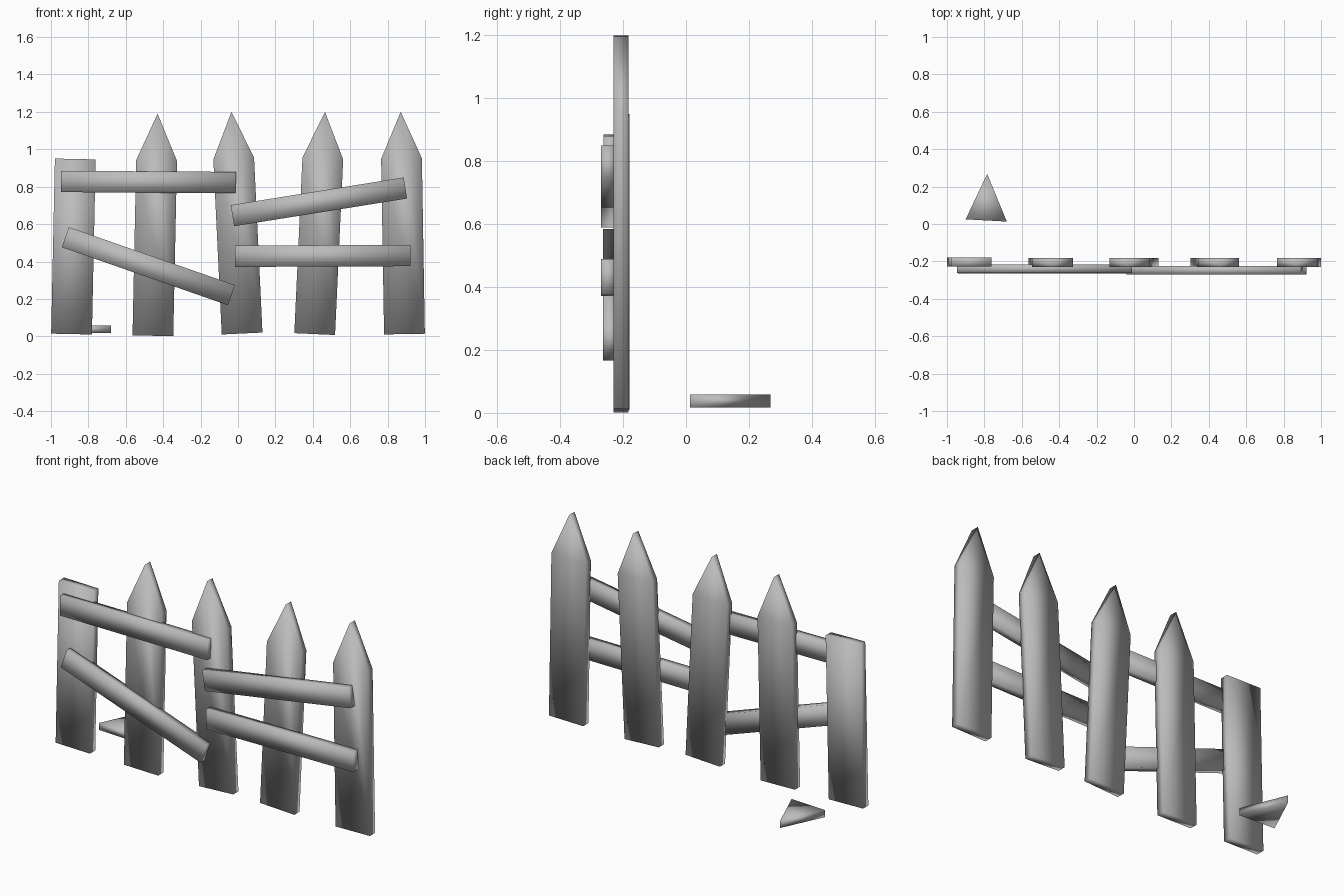
import bpy
import bmesh
from mathutils import Vector

cube = bpy.data.objects.get("Cube")
if cube:
    bpy.data.objects.remove(cube, do_unlink=True)

# Single plain grey material
GREY = (0.5, 0.5, 0.5, 1.0)
grey = bpy.data.materials.new("plain grey")
grey.use_nodes = True
grey.diffuse_color = GREY
grey.node_tree.nodes["Principled BSDF"].inputs["Base Color"].default_value = GREY


def prism(name, outline, depth):
    """Extrude a closed outline of 3D points by the vector depth, softly shaded."""
    bm = bmesh.new()
    face = bm.faces.new([bm.verts.new(p) for p in outline])
    new = bmesh.ops.extrude_face_region(bm, geom=[face])["geom"]
    bmesh.ops.translate(bm, vec=depth,
                        verts=[v for v in new if isinstance(v, bmesh.types.BMVert)])
    bmesh.ops.recalc_face_normals(bm, faces=bm.faces)
    for f in bm.faces:
        f.smooth = True
    mesh = bpy.data.meshes.new(name)
    bm.to_mesh(mesh)
    bm.free()
    mesh.materials.append(grey)
    obj = bpy.data.objects.new(name, mesh)
    bpy.context.collection.objects.link(obj)
    return obj


def board(name, start, end, width, front, back, point=0.0):
    """Plank along an axis in the xz plane; point is the length of its sharpened tip."""
    a = Vector((start[0], front, start[1]))
    b = Vector((end[0], front, end[1]))
    along = (b - a).normalized()
    side = Vector((along.z, 0, -along.x)) * width / 2
    shoulder = b - along * point
    outline = [a - side, a + side, shoulder + side]
    if point:
        outline.append(b)
    outline.append(shoulder - side)
    return prism(name, outline, Vector((0, back - front, 0)))


# Upright pickets, each leaning a little; the first has lost its tip
board("broken_picket", (-0.89, 0.012), (-0.87, 0.948), 0.218, -0.228, -0.18)
pickets = [
    ((-0.455, 0.003), (-0.43, 1.19)),
    ((0.022, 0.015), (-0.035, 1.2)),
    ((0.41, 0.012), (0.465, 1.2)),
    ((0.89, 0.012), (0.87, 1.2)),
]
for i, (base, tip) in enumerate(pickets, 1):
    board(f"picket_{i}", base, tip, 0.218, -0.23, -0.183, point=0.25)

# Crooked rails nailed across the front
rails = {
    "upper_right_rail": ((-0.947, 0.828), (-0.012, 0.822), -0.262),
    "lower_right_rail": ((-0.923, 0.53), (-0.035, 0.22), -0.264),
    "upper_left_rail": ((-0.03, 0.645), (0.895, 0.793), -0.27),
    "lower_left_rail": ((-0.015, 0.428), (0.922, 0.432), -0.27),
}
for name, (start, end, front) in rails.items():
    board(name, start, end, 0.114, front, front + 0.045)

# Broken tip lying on the ground behind the fence
corners = [(-0.9, 0.025), (-0.68, 0.013), (-0.785, 0.268)]
prism("fallen_tip", [(x, y, 0.017) for x, y in corners], Vector((0, 0, 0.041)))
